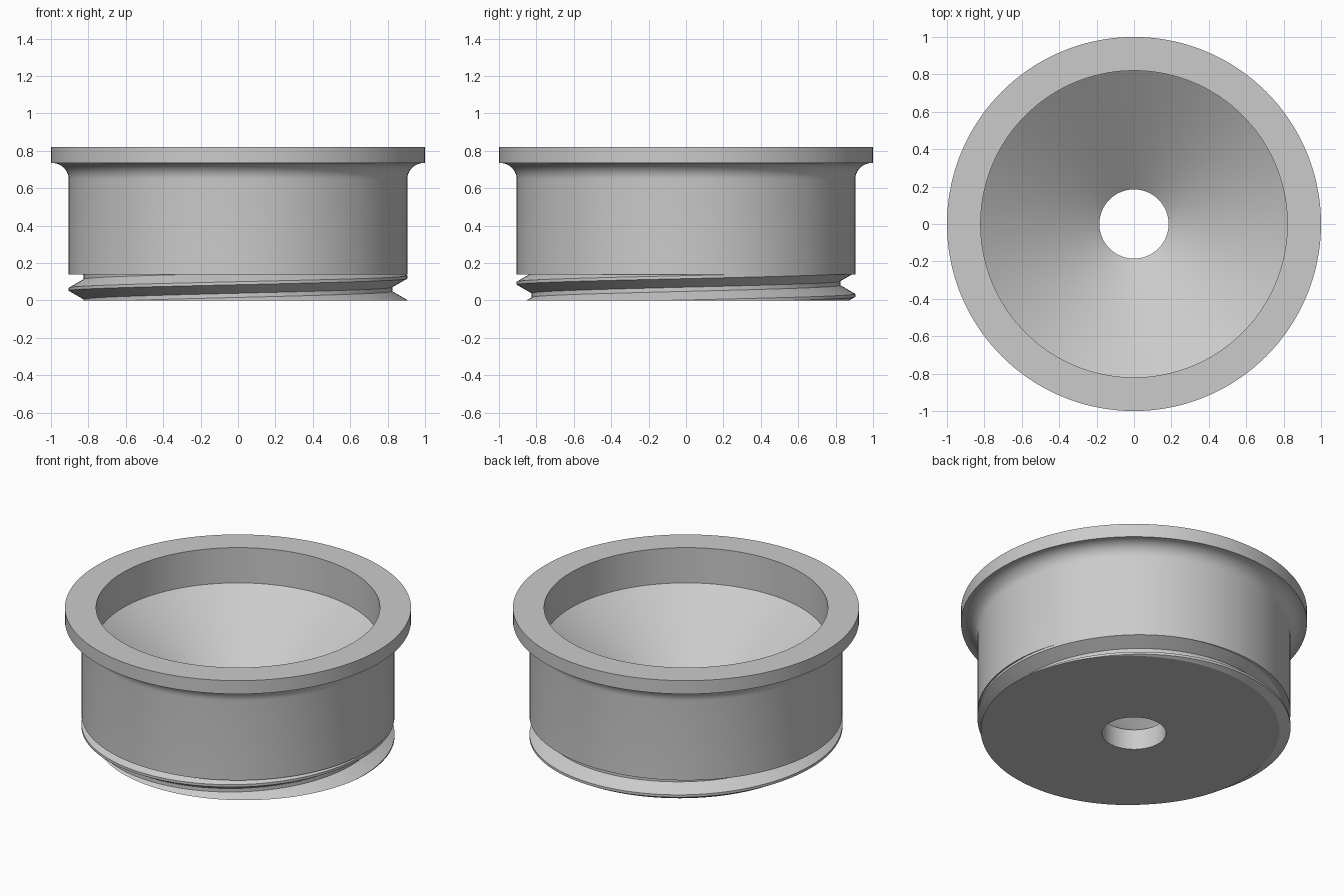
import bpy
import bmesh
from math import sin, cos, pi, radians

if "Cube" in bpy.data.objects:
    bpy.data.objects.remove(bpy.data.objects["Cube"])

GREY = (0.6, 0.6, 0.6, 1)
mat = bpy.data.materials.new("plain grey")
mat.use_nodes = True
mat.diffuse_color = GREY
mat.node_tree.nodes["Principled BSDF"].inputs["Base Color"].default_value = GREY

SEGMENTS = 144           # per full turn
CORE, BODY, FLANGE = 0.825, 0.905, 1.0
BORE, HOLE = 0.82, 0.185
SHOULDER, TOP = 0.14, 0.82
PITCH = 0.13


def sweep(profile, start, end, pitch=0):
    """Turn a closed (radius, height) profile about z, rising by pitch per turn."""
    bm = bmesh.new()
    steps = round((end - start) / (2 * pi) * SEGMENTS)
    rings = []
    for i in range(steps + 1):
        a = start + (end - start) * i / steps
        rise = pitch * a / (2 * pi)
        rings.append([bm.verts.new((r * cos(a), r * sin(a), z + rise)) for r, z in profile])
    n = len(profile)
    for p, q in zip(rings, rings[1:]):
        for j in range(n):
            k = (j + 1) % n
            bm.faces.new((p[j], q[j], q[k], p[k]))
    return bm


def finish(bm, name):
    bmesh.ops.remove_doubles(bm, verts=bm.verts, dist=1e-5)
    bmesh.ops.recalc_face_normals(bm, faces=bm.faces)
    mesh = bpy.data.meshes.new(name)
    bm.to_mesh(mesh)
    bm.free()
    mesh.materials.append(mat)
    obj = bpy.data.objects.new(name, mesh)
    bpy.context.collection.objects.link(obj)
    bpy.ops.object.select_all(action='DESELECT')
    obj.select_set(True)
    bpy.context.view_layer.objects.active = obj
    bpy.ops.object.shade_smooth_by_angle(angle=radians(25))
    return obj


# Funnel body: core, shoulder, filleted flange, straight bore, cone and hole
fillet_r, flange_base = 0.088, 0.735
fillet = [(BODY + fillet_r * (1 - cos(t)), flange_base - fillet_r * (1 - sin(t)))
          for t in (pi / 2 * i / 10 for i in range(11))]
profile = [(HOLE, 0), (CORE, 0), (CORE, SHOULDER), (BODY, SHOULDER)]
profile += fillet
profile += [(FLANGE, flange_base), (FLANGE, TOP), (BORE, TOP), (BORE, 0.595), (HOLE, 0.13)]
finish(sweep(profile, 0, 2 * pi), "funnel_body")

# Screw thread: helical ridge trimmed flat at the base and under the shoulder
root, crest, mid = 0.055, 0.008, -0.005
ridge = [(CORE - 0.002, mid - root), (BODY, mid - crest),
         (BODY, mid + crest), (CORE - 0.002, mid + root)]
bm = sweep(ridge, radians(-160), radians(580), PITCH)
for height, direction in ((SHOULDER, 1), (0, -1)):
    cut = bmesh.ops.bisect_plane(
        bm, geom=bm.verts[:] + bm.edges[:] + bm.faces[:], dist=1e-6,
        plane_co=(0, 0, height), plane_no=(0, 0, direction), clear_outer=True)
base_edges = [e for e in cut["geom_cut"] if isinstance(e, bmesh.types.BMEdge)]
bmesh.ops.holes_fill(bm, edges=base_edges, sides=0)
finish(bm, "screw_thread")
